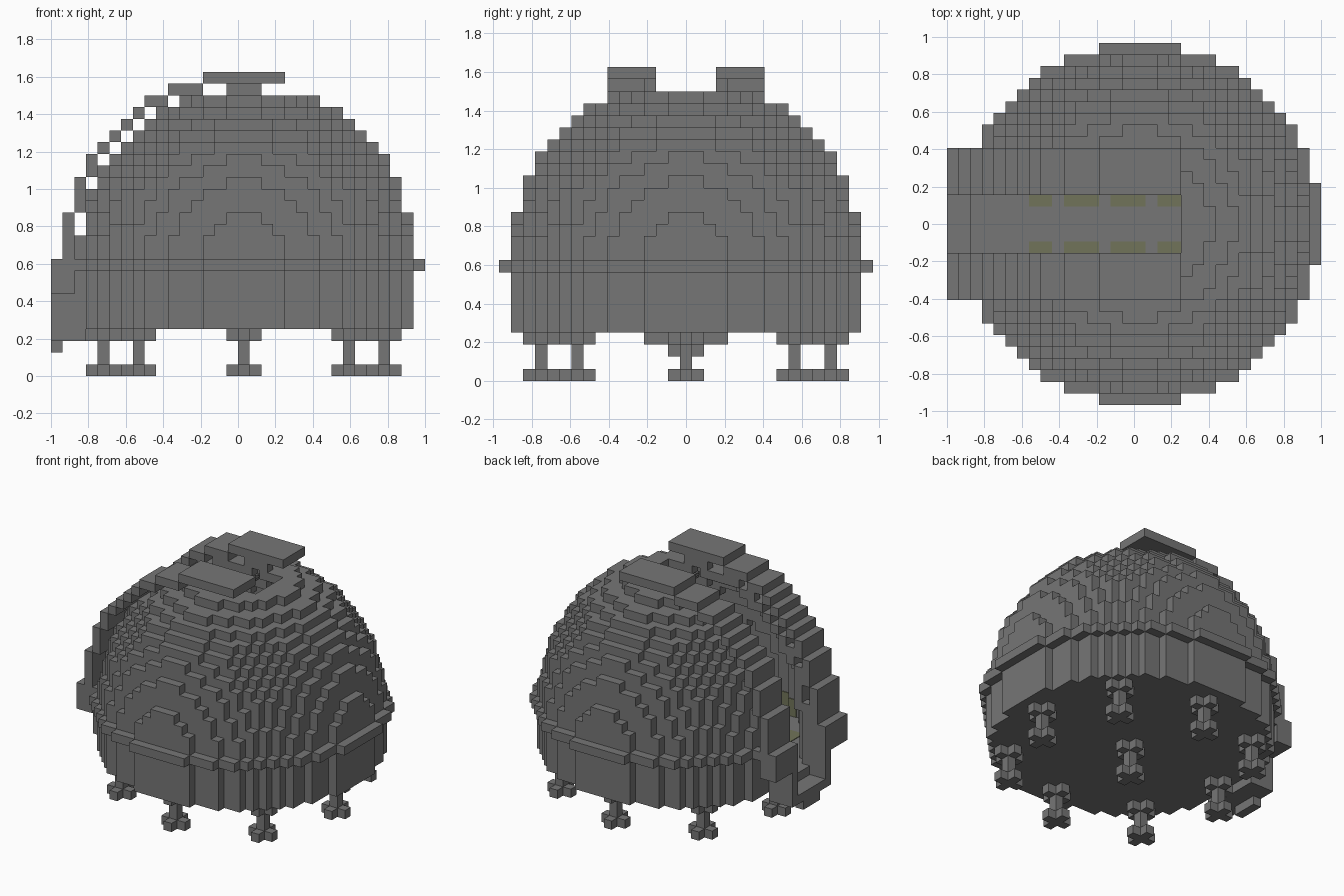
import bpy, bmesh
from mathutils import Vector

if "Cube" in bpy.data.objects:
    bpy.data.objects.remove(bpy.data.objects["Cube"])

V = 0.0625      # block size
MID = 10        # block layer of the dome centre


def material(name, colour):
    m = bpy.data.materials.new(name)
    m.use_nodes = True
    m.diffuse_color = colour
    m.node_tree.nodes["Principled BSDF"].inputs["Base Color"].default_value = colour
    return m


grey = material("dark grey", (0.18, 0.18, 0.18, 1))
olive = material("olive lamp", (0.165, 0.175, 0.1, 1))


def blocks(i0, i1, j0, j1, k0, k1):
    """All block cells in an inclusive box."""
    return {(i, j, k) for i in range(i0, i1 + 1)
            for j in range(j0, j1 + 1) for k in range(k0, k1 + 1)}


def both_sides(cells):
    return cells | {(i, -j, k) for i, j, k in cells}


def build(name, cells, mat=grey):
    """Skin a set of cells with flat outer faces, merging coplanar ones."""
    bm = bmesh.new()
    corners = {}

    def corner(p):
        key = tuple(round(c) for c in p)
        if key not in corners:
            x, y, z = key
            corners[key] = bm.verts.new((x * V, (y - 0.5) * V, z * V))
        return corners[key]

    for cell in sorted(cells):
        for axis in range(3):
            for side in (0, 1):
                near = list(cell)
                near[axis] += 2 * side - 1
                if tuple(near) in cells:
                    continue
                u, w = Vector(), Vector()
                u[(axis + 1) % 3] = 1
                w[(axis + 2) % 3] = 1
                base = Vector(cell)
                base[axis] += side
                loop = [base, base + u, base + u + w, base + w]
                if not side:
                    loop.reverse()
                bm.faces.new([corner(p) for p in loop])
    bmesh.ops.dissolve_limit(bm, angle_limit=0.01, verts=bm.verts[:], edges=bm.edges[:])
    me = bpy.data.meshes.new(name)
    bm.to_mesh(me)
    bm.free()
    me.materials.append(mat)
    ob = bpy.data.objects.new(name, me)
    bpy.context.collection.objects.link(ob)
    return ob


def in_slit(i, j):
    return abs(j) <= 2 and i <= 3


def in_panel(i):
    """Lamp panels are three blocks long with a gap of one."""
    return -9 <= i <= 4 and i % 4 != 1


OUTER, INNER, RAIL = 208.5, 178.5, 240.25


def in_shell(i, j, k):
    up = max(k - MID, 0)
    limit = OUTER + (min(abs(i), abs(j), up) <= 1)
    return INNER < i * i + j * j + up * up < limit


space = blocks(-16, 15, -15, 15, 4, 25)

# Round floor
build("floor", {(i, j, k) for i, j, k in space if k == 4 and i * i + j * j < OUTER})

# Rows of lamp panels laid on the floor
panels = {(i, j, 5) for i in range(-9, 5) if in_panel(i) for j in (2, 3, 4, 6, 7, 8)}
lamps = build("floor_lamps", both_sides(panels), olive)
for v in lamps.data.vertices:
    if v.co.z > 5.5 * V:
        v.co.z = 5 * V + 0.004

# Hollow drum below and stepped dome above, open along the slit
shell = {c for c in space if c[2] > 4 and not in_slit(c[0], c[1]) and in_shell(*c)}
wall_lamps = {(i, j, k) for i, j, k in shell
              if k in (5, 6) and -6 <= i <= 0 and in_panel(i)
              and abs(j) >= 12 and i * i + (abs(j) - 1) ** 2 < INNER}
build("dome", shell)

# Thin lamp plates on the inside of the drum wall
for sign, name in ((1, "wall_lamps_left"), (-1, "wall_lamps_right")):
    # cells just inside the wall, flattened against it
    inside = {(i, sign * (abs(j) - 1), k) for i, j, k in wall_lamps if j * sign > 0}
    plate = build(name, inside, olive)
    for v in plate.data.vertices:
        row = round(v.co.y / V + 0.5) - 0.5
        if any(abs(row - (j - sign * 0.5)) < 0.1 for i, j, k in inside):
            v.co.y = (row + sign) * V - sign * 0.005

# Belt around the drum, broken at the doorway
build("belt_ring", {(i, j, k) for i, j, k in space
                    if k == 9 and OUTER < i * i + j * j < RAIL
                    and not (i < 0 and abs(j) <= 5)})

# Raised shutters on both sides of the slit
shutter = {(i, j, k) for i, j, k in space
           if 3 <= j <= 6 and i <= 3 and k >= MID
           and OUTER + 2 < i * i + (k - MID) ** 2 < RAIL}
shutter |= blocks(-16, -15, 3, 6, 7, 9)
build("shutters", both_sides(shutter))

# Doorway: sill, side walls and lower step
doorway = blocks(-16, -14, -3, 3, 3, 3)
doorway |= both_sides(blocks(-16, -14, 3, 3, 4, 6))
doorway |= blocks(-16, -16, -1, 1, 2, 2)
build("doorway", doorway)


# Legs: a post between two plus-shaped pads
def leg(i, j):
    cells = blocks(i, i, j, j, 0, 3)
    for k in (0, 3):
        cells |= blocks(i - 1, i + 1, j, j, k, k) | blocks(i, i, j - 1, j + 1, k, k)
    return cells


for a in (-1, 0, 1):
    for b in (-1, 0, 1):
        reach = 9 if a and b else 12
        build("leg", leg(a * reach, b * reach))
